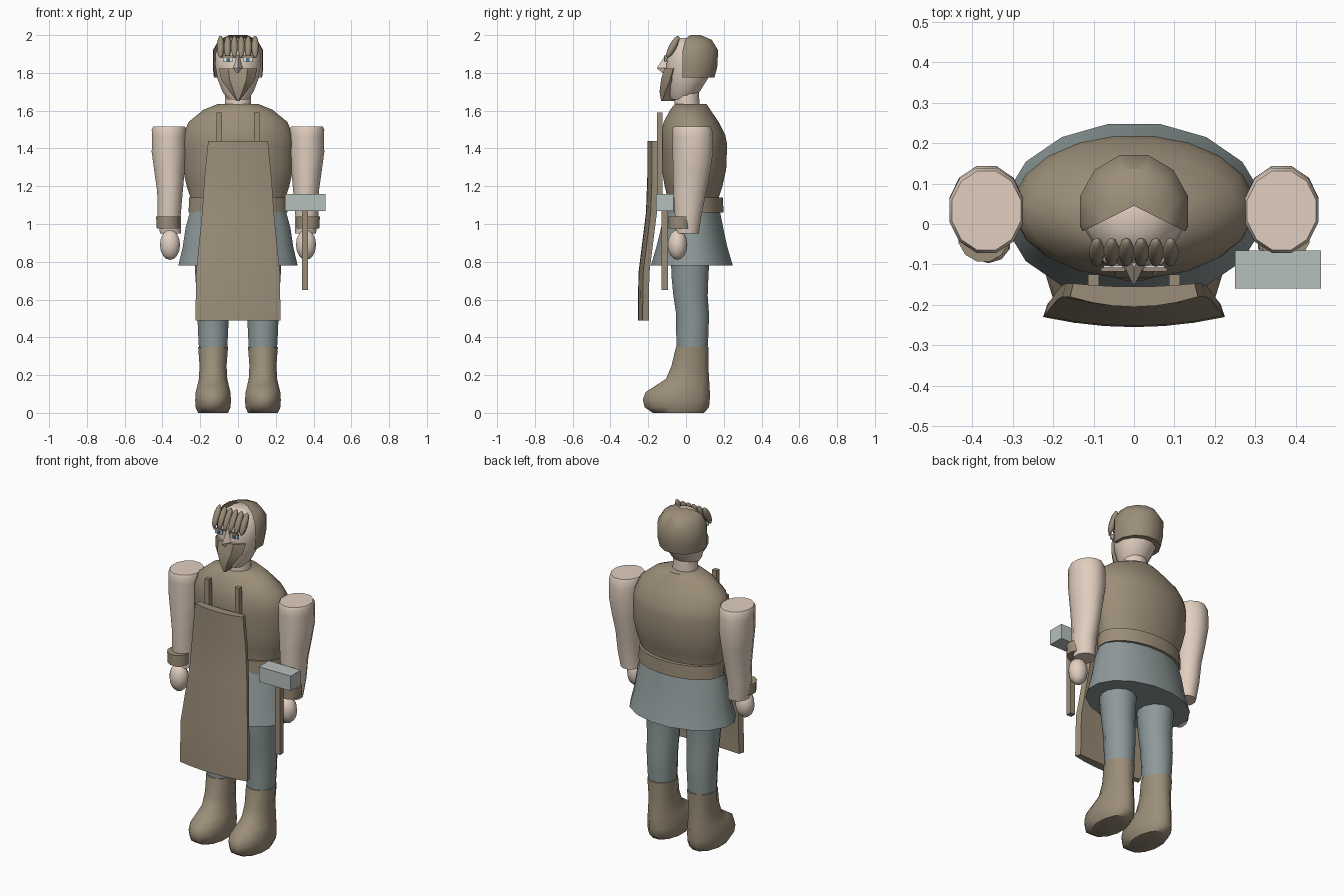
import bpy, bmesh, math
from mathutils import Vector, Matrix

if "Cube" in bpy.data.objects:
    bpy.data.objects.remove(bpy.data.objects["Cube"])


def mat(name, r, g, b):
    m = bpy.data.materials.new(name)
    m.diffuse_color = (r, g, b, 1)
    m.use_nodes = True
    m.node_tree.nodes["Principled BSDF"].inputs["Base Color"].default_value = m.diffuse_color
    return m


BROWN = mat("leather_brown", .33, .27, .19)
SKIN = mat("skin", .75, .62, .52)
CLOTH = mat("grey_cloth", .27, .32, .32)
STEEL = mat("pale_steel", .47, .53, .51)
WHITE = mat("eye_white", .8, .82, .84)
IRIS = mat("eye_blue", .08, .16, .25)


def finish(bm, name, m, angle=40):
    bmesh.ops.recalc_face_normals(bm, faces=bm.faces)
    me = bpy.data.meshes.new(name)
    bm.to_mesh(me)
    bm.free()
    me.materials.append(m)
    o = bpy.data.objects.new(name, me)
    bpy.context.collection.objects.link(o)
    if angle:
        bpy.ops.object.select_all(action='DESELECT')
        o.select_set(True)
        bpy.context.view_layer.objects.active = o
        bpy.ops.object.shade_smooth_by_angle(angle=math.radians(angle))
    return o


def loft(rings):
    """Closed skin over a stack of point rings."""
    bm = bmesh.new()
    vs = [[bm.verts.new(p) for p in r] for r in rings]
    n = len(rings[0])
    for a, b in zip(vs, vs[1:]):
        for i in range(n):
            j = (i + 1) % n
            bm.faces.new((a[i], a[j], b[j], b[i]))
    bm.faces.new(vs[0])
    bm.faces.new(vs[-1])
    return bm


def ovals(rows, n=12):
    """rows: z, centre x, half width, front y, back y"""
    out = []
    for z, cx, rx, y0, y1 in rows:
        ring = []
        for i in range(n):
            t = 2 * math.pi * (i + .5) / n
            ring.append((cx + rx * math.cos(t), (y0 + y1) / 2 + (y1 - y0) / 2 * math.sin(t), z))
        out.append(ring)
    return loft(out)


def box(name, m, x0, x1, y0, y1, z0, z1):
    return finish(loft([[(x0, y0, z), (x1, y0, z), (x1, y1, z), (x0, y1, z)] for z in (z0, z1)]), name, m, 0)


def ball(name, m, loc, size, tilt=0, seg=10):
    bm = bmesh.new()
    bmesh.ops.create_uvsphere(bm, u_segments=seg, v_segments=8, radius=1)
    bm.transform(Matrix.Translation(loc) @ Matrix.Rotation(tilt, 4, 'X') @ Matrix.Diagonal((*size, 1)))
    return finish(bm, name, m, 50)


# torso, belt, tunic skirt
finish(ovals([(1.05, 0, .25, -.10, .17), (1.14, 0, .255, -.10, .175), (1.2, 0, .275, -.115, .195),
              (1.29, 0, .295, -.13, .215), (1.42, 0, .30, -.135, .22), (1.47, 0, .295, -.135, .21),
              (1.54, 0, .265, -.12, .175), (1.605, 0, .185, -.085, .13), (1.635, 0, .11, -.06, .11)], 20),
       "torso", BROWN, 50)
finish(ovals([(1.06, 0, .265, -.115, .2), (1.14, 0, .262, -.115, .198)], 20), "belt", BROWN)
finish(ovals([(.78, 0, .322, -.19, .252), (.88, 0, .298, -.16, .222), (.98, 0, .283, -.135, .2),
              (1.08, 0, .255, -.11, .18)], 16), "tunic_skirt", CLOTH)

# legs, boots, arms, cuffs, hands
for s, side in ((-1, "left"), (1, "right")):
    c = s * .132
    finish(ovals([(.3, c, .075, -.05, .115), (.42, c, .082, -.055, .122), (.52, c, .086, -.055, .125),
                  (.62, c, .09, -.07, .118), (.72, c, .097, -.08, .122), (.86, c, .105, -.085, .13)]),
           side + "_leg", CLOTH)
    finish(ovals([(0, c, .082, -.18, .10), (.03, c, .096, -.225, .128), (.07, c, .098, -.235, .132),
                  (.11, c, .095, -.22, .132), (.145, c, .086, -.165, .13), (.18, c, .078, -.11, .126),
                  (.25, c, .074, -.08, .122), (.35, c, .082, -.056, .122)]),
           side + "_boot", BROWN, 50)
    finish(ovals([(.95, s * .357, .058, -.055, .07), (1.05, s * .365, .064, -.062, .085),
                  (1.17, s * .36, .07, -.07, .11), (1.28, s * .363, .083, -.072, .132),
                  (1.38, s * .365, .095, -.075, .147), (1.46, s * .365, .094, -.075, .147),
                  (1.5, s * .365, .095, -.075, .142), (1.515, s * .365, .088, -.068, .135)]),
           side + "_arm", SKIN)
    finish(ovals([(.975, s * .37, .062, -.095, .035), (1.04, s * .372, .064, -.095, .035)]), side + "_cuff", BROWN)
    ball(side + "_hand", SKIN, (s * .36, -.045, .89), (.056, .052, .08))
    box(side + "_apron_strap", BROWN, s * .1 - .014, s * .1 + .014, -.153, -.125, 1.15, 1.59)

# apron: curved slab that kicks forward below the waist
rings = []
for z, w, y in ((.49, .225, -.255), (.74, .222, -.252), (1.06, .19, -.212), (1.25, .177, -.205), (1.44, .158, -.205)):
    us = [-1, -.66, -.33, 0, .33, .66, 1]
    rings.append([(u * w, y + .025 * u * u, z) for u in us]
                 + [(u * w * .95, y + .05 + .008 * u * u, z) for u in us[::-1]])
finish(loft(rings), "apron", BROWN, 30)

# hammer
box("hammer_head", STEEL, .25, .462, -.16, -.065, 1.07, 1.16)
box("hammer_handle", BROWN, .338, .37, -.13, -.095, .65, 1.075)

# neck and head
finish(ovals([(1.58, 0, .075, -.065, .075), (1.74, 0, .068, -.06, .07)]), "neck", SKIN)
finish(ovals([(1.66, 0, .055, -.08, .04), (1.70, 0, .085, -.095, .075), (1.77, 0, .113, -.105, .12),
              (1.84, 0, .125, -.108, .145), (1.9, 0, .124, -.1, .15), (1.95, 0, .1, -.075, .125),
              (1.985, 0, .05, -.03, .075)]), "head", SKIN, 50)

# hair cap: half a dome cut along a slanted hairline, then mirrored
bm = ovals([(1.775, 0, .132, -.11, .155), (1.83, 0, .138, -.11, .17), (1.92, 0, .138, -.11, .175),
            (1.975, 0, .105, -.08, .14), (2.0, 0, .05, -.03, .08)], 12)
for co, no in (((0, 0, 0), (-1, 0, 0)), ((0, .045, 0), (-.5, -1, 0))):
    no = Vector(no)
    if abs(no.y) > .5:
        no = Vector((-.065, -.13, 0))
    cut = bmesh.ops.bisect_plane(bm, geom=bm.verts[:] + bm.edges[:] + bm.faces[:], plane_co=co,
                                 plane_no=no, clear_outer=True)
hair = finish(bm, "hair_cap", BROWN, 35)
hair.modifiers.new("mirror", 'MIRROR')

# fringe of six locks
for i in range(6):
    ball("fringe_lock_%d" % (i + 1), BROWN, (-.092 + i * .0365, -.07, 1.938), (.0195, .02, .066),
         math.radians(-28), 8)

# beard: slab narrowing to a point
finish(loft([[(-w, b, z), (-w * .5, f, z), (w * .5, f, z), (w, b, z), (w * .6, -.05, z), (-w * .6, -.05, z)]
             for z, w, f, b in ((1.65, .006, -.132, -.125), (1.70, .045, -.14, -.11),
                                (1.765, .09, -.132, -.085), (1.822, .1, -.115, -.068))]), "beard", BROWN, 25)

# nose
finish(loft([[(-w, -.085, z), (0, t, z), (w, -.085, z)]
             for z, w, t in ((1.80, .032, -.125), (1.825, .034, -.155), (1.895, .012, -.108))]), "nose", SKIN, 20)

# eyes and brows
for s, side in ((-1, "left"), (1, "right")):
    x = s * .052
    box(side + "_eye", WHITE, x - .024, x + .024, -.112, -.103, 1.858, 1.88)
    box(side + "_iris", IRIS, x - .01, x + .01, -.116, -.108, 1.859, 1.879)
    box(side + "_brow", BROWN, x - .03, x + .03, -.117, -.108, 1.88, 1.892)
